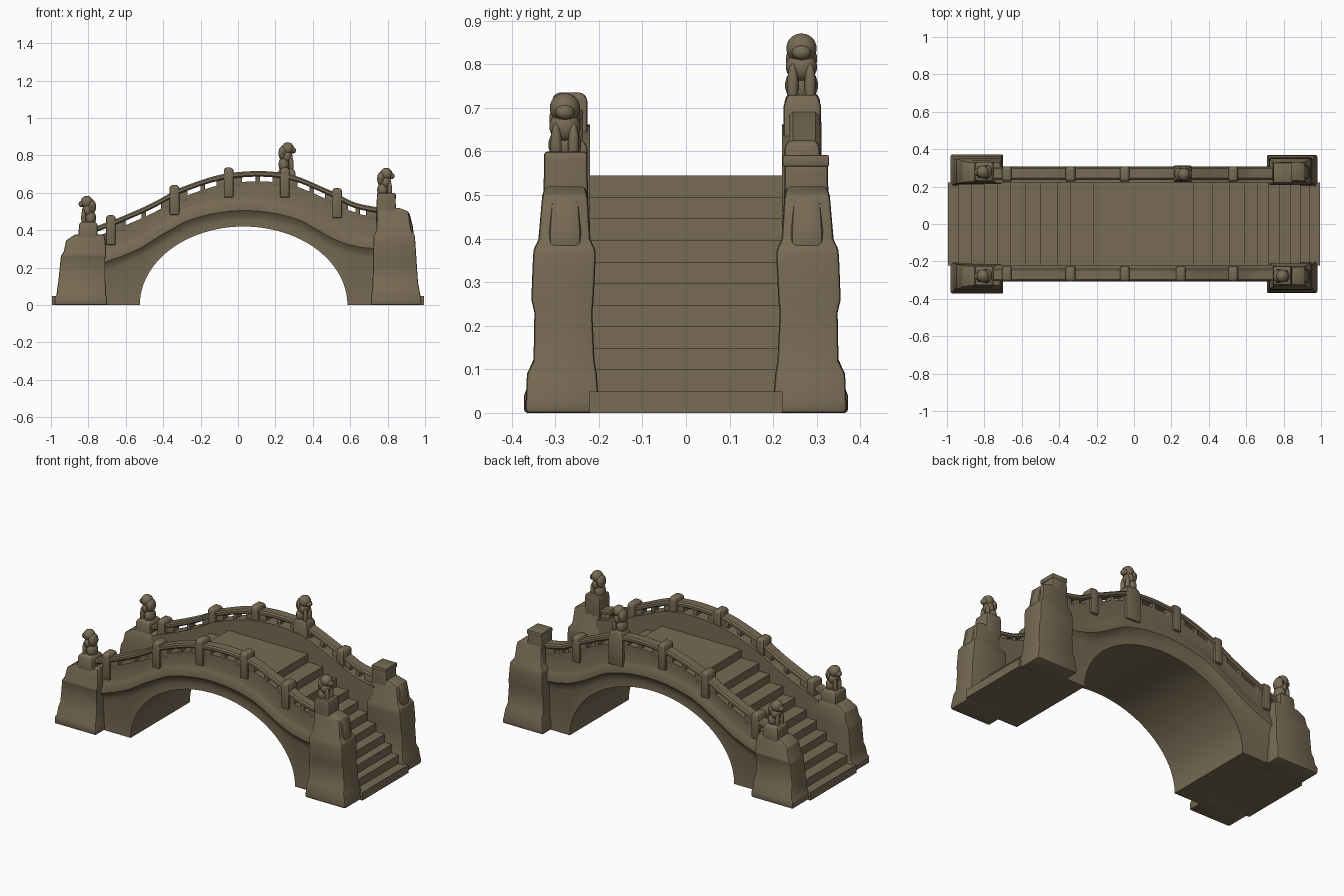
import bpy, bmesh, math
from mathutils import Matrix, Vector

if "Cube" in bpy.data.objects:
    bpy.data.objects.remove(bpy.data.objects["Cube"])

stone = bpy.data.materials.new("weathered_brown_stone")
stone.diffuse_color = (0.185, 0.145, 0.088, 1)
stone.use_nodes = True
stone.node_tree.nodes["Principled BSDF"].inputs["Base Color"].default_value = stone.diffuse_color


def finish(name, bm, bevel=0.0):
    bmesh.ops.recalc_face_normals(bm, faces=bm.faces)
    if bevel:
        edges = [e for e in bm.edges if len(e.link_faces) == 2 and e.calc_face_angle() > 0.5]
        bmesh.ops.bevel(bm, geom=edges, offset=bevel, segments=2, profile=0.5,
                        affect='EDGES', clamp_overlap=True)
    me = bpy.data.meshes.new(name)
    bm.to_mesh(me)
    bm.free()
    me.materials.append(stone)
    ob = bpy.data.objects.new(name, me)
    bpy.context.collection.objects.link(ob)
    return ob


def loft(name, rings, bevel=0.0):
    """Skin a list of equal-length closed rings and cap both ends."""
    bm = bmesh.new()
    vs = [[bm.verts.new(p) for p in r] for r in rings]
    n = len(rings[0])
    for a, b in zip(vs, vs[1:]):
        for i in range(n):
            bm.faces.new((a[i], a[(i + 1) % n], b[(i + 1) % n], b[i]))
    bm.faces.new(vs[0])
    bm.faces.new(vs[-1])
    return finish(name, bm, bevel)


def tiers(name, levels, s, bevel=0.008):
    """Stack of rectangles (z, x0, x1, y0, y1), on side s of the bridge."""
    return loft(name, [[(x0, s * y0, z), (x1, s * y0, z), (x1, s * y1, z), (x0, s * y1, z)]
                       for z, x0, x1, y0, y1 in levels], bevel)


def curve(pts):
    """Smooth curve through points, returned as a function z(x)."""
    def slope(i):
        a, b = pts[max(i - 1, 0)], pts[min(i + 1, len(pts) - 1)]
        return (b[1] - a[1]) / (b[0] - a[0])

    def f(x):
        i = 0
        while i < len(pts) - 2 and x > pts[i + 1][0]:
            i += 1
        (xa, za), (xb, zb) = pts[i], pts[i + 1]
        h = xb - xa
        t = min(max((x - xa) / h, 0), 1)
        return ((2*t**3 - 3*t**2 + 1) * za + (t**3 - 2*t*t + t) * h * slope(i)
                + (3*t*t - 2*t**3) * zb + (t**3 - t*t) * h * slope(i + 1))
    return f


rail_z = curve([(-.76, .42), (-.6, .482), (-.45, .55), (-.3, .63), (-.05, .705),
                (.25, .705), (.5, .61), (.62, .55), (.76, .52)])
mould_z = curve([(-.74, .22), (-.55, .29), (-.4, .38), (-.23, .465), (.03, .505),
                 (.3, .465), (.5, .36), (.62, .315), (.76, .30)])
arch = [(.03 - .555 * math.cos(math.pi * i / 48), .42 * math.sin(math.pi * i / 48))
        for i in range(49)]

# stepped deck with the arch barrel cut out below
left = [-.22, -.34, -.41, -.50, -.58, -.66, -.73, -.80, -.87, -.94, -.995]
right = [.32, .42, .51, .59, .66, .72, .78, .84, .89, .94, .995]
rise = .545 / 11
prof = []
for i in range(10, -1, -1):
    prof += [(left[i], .545 - rise * (i + 1)), (left[i], .545 - rise * i)]
for i in range(11):
    prof += [(right[i], .545 - rise * i), (right[i], .545 - rise * (i + 1))]
prof += arch[::-1]
loft("stepped_deck", [[(x, y, z) for x, z in prof] for y in (-.221, .221)])

# carved lion: haunches, chest, two front legs, head and muzzle
LION = [((-.012, 0, .04), (.03, .038, .042)), ((.004, 0, .082), (.03, .036, .035)),
        ((.008, 0, .125), (.034, .035, .034)), ((.035, 0, .115), (.018, .022, .017)),
        ((-.018, 0, .10), (.024, .036, .04)),
        ((.026, .02, .04), (.013, .013, .05)), ((.026, -.02, .04), (.013, .013, .05))]


def lion(name, x, y, z, face):
    bm = bmesh.new()
    for c, r in LION:
        m = Matrix.Translation((x + face * c[0], y, z + c[2])) @ Matrix.Translation((0, c[1], 0)) \
            @ Matrix.Diagonal((*r, 1))
        bmesh.ops.create_uvsphere(bm, u_segments=14, v_segments=9, radius=1, matrix=m)
    finish(name, bm)


for s, side in ((-1, "front"), (1, "back")):
    # side wall with projecting string moulding
    rings = []
    for x, zb in [(-.74, 0), (-.62, 0)] + arch + [(.66, 0), (.76, 0)]:
        m, t = mould_z(x), rail_z(x) - .055
        sec = [(.22, zb), (.285, zb), (.283, m - .05), (.293, m - .02), (.308, m),
               (.308, m + .03), (.298, m + .055), (.292, m + .075), (.295, t), (.22, t)]
        rings.append([(x, s * y, z) for y, z in sec])
    loft(side + "_wall", rings)

    # handrail following the bridge curve
    rings = []
    for i in range(61):
        x = -.76 + 1.52 * i / 60
        z = rail_z(x)
        sec = [(.245, z - .03), (.297, z - .03), (.306, z - .022), (.306, z - .008),
               (.297, z), (.245, z), (.236, z - .008), (.236, z - .022)]
        rings.append([(x, s * y, h) for y, h in sec])
    loft(side + "_handrail", rings)

    # railing posts
    posts = [-.68, -.34, -.05, .25, .53]
    for x in posts:
        z = rail_z(x)
        tiers(side + "_rail_post", [(z - .13, x - .026, x + .026, .226, .308),
                                    (z + .015, x - .026, x + .026, .226, .308),
                                    (z + .03, x - .019, x + .019, .236, .298)], s)
    # small blocks between the slits under the handrail
    for a, b in zip(posts, posts[1:] + [.74]):
        for f, w in ((.14, .03), (.52, .012), (.88, .03)):
            x = a + (b - a) * f
            tiers(side + "_baluster", [(rail_z(x) - .075, x - w, x + w, .24, .295),
                                       (rail_z(x) - .015, x - w, x + w, .24, .295)], s, .004)

    # left abutment and its pillar
    tiers(side + "_left_abutment",
          [(0, -.98, -.70, .20, .372), (.04, -.98, -.70, .20, .372),
           (.055, -.97, -.705, .21, .366), (.10, -.965, -.705, .21, .36),
           (.13, -.96, -.71, .21, .347), (.25, -.948, -.71, .215, .347),
           (.265, -.945, -.705, .215, .352), (.29, -.93, -.705, .215, .345),
           (.345, -.92, -.71, .22, .338), (.378, -.87, -.715, .225, .33)], s)
    tiers(side + "_left_pillar",
          [(.34, -.855, -.75, .225, .335), (.43, -.85, -.752, .228, .332),
           (.445, -.84, -.76, .235, .325)], s)
    lion(side + "_left_lion", -.80, s * .278, .425, -1)

    # right abutment, upper tier and pillar
    tiers(side + "_right_abutment",
          [(0, .71, .98, .20, .368), (.025, .71, .98, .20, .368), (.09, .718, .968, .205, .365),
           (.12, .72, .962, .21, .35), (.23, .722, .955, .215, .348), (.26, .722, .953, .212, .355),
           (.34, .724, .948, .208, .352), (.375, .725, .945, .208, .35),
           (.40, .74, .925, .22, .338), (.50, .745, .912, .226, .33), (.52, .755, .86, .232, .322)], s)
    top = .60 if s < 0 else .575
    tiers(side + "_right_pillar",
          [(.40, .74, .845, .224, .328), (top - .02, .742, .843, .226, .326),
           (top, .745, .84, .226, .326)], s)
    # curled stone at the foot of the right pillar
    tiers(side + "_right_scroll", [(.37, .85, .94, .24, .315), (.42, .85, .935, .24, .315),
                                   (.50, .85, .915, .245, .31)], s, .015)

# finials: the front right and the back middle carry lions, the back right a plain cap
lion("front_right_lion", .785, -.278, .575, 1)
tiers("back_right_cap", [(.565, .745, .845, .222, .328), (.592, .745, .845, .222, .328)], 1, .004)
tiers("back_middle_pillar", [(.52, .21, .31, .222, .312), (.705, .212, .308, .224, .31),
                             (.73, .222, .298, .232, .302)], 1)
lion("back_middle_lion", .258, .265, .712, 1)

bpy.ops.object.select_all(action='SELECT')
bpy.context.view_layer.objects.active = bpy.context.selected_objects[0]
bpy.ops.object.shade_smooth_by_angle(angle=math.radians(32))
